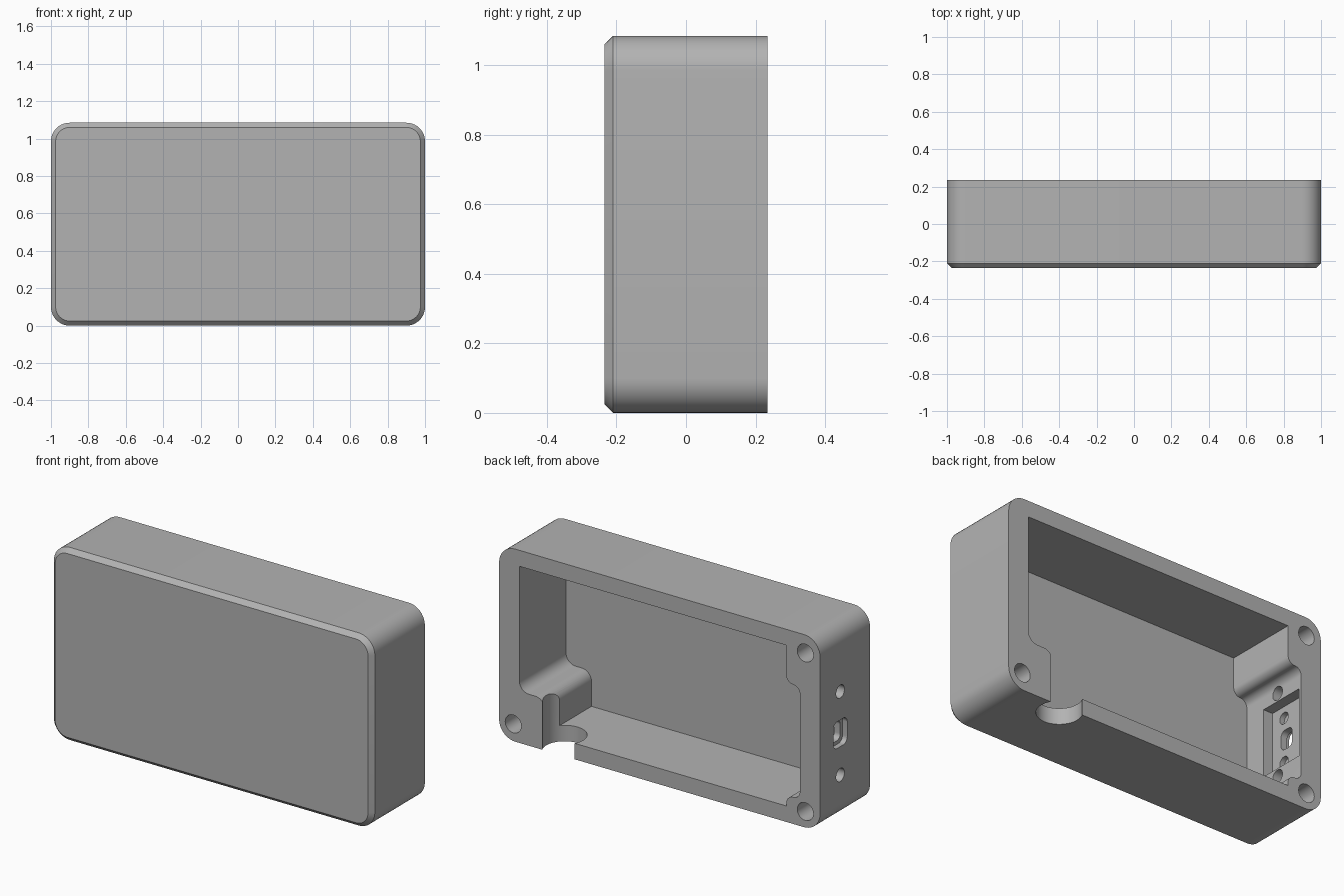
import bpy, bmesh, math
from mathutils import Vector

if "Cube" in bpy.data.objects:
    bpy.data.objects.remove(bpy.data.objects["Cube"], do_unlink=True)

H = 1.085      # height
D = 0.235      # half depth
CH = 0.025     # front chamfer

grey = bpy.data.materials.new("plain grey")
grey.use_nodes = True
color = (0.45, 0.45, 0.45, 1)
grey.diffuse_color = color
grey.node_tree.nodes["Principled BSDF"].inputs["Base Color"].default_value = color


def fillet(corners, steps=10):
    """Outline from (u, v, radius) corners, each rounded by an arc."""
    out = []
    n = len(corners)
    for i, (u, v, r) in enumerate(corners):
        p = Vector((u, v))
        if r == 0:
            out.append(p)
            continue
        a = (Vector(corners[i - 1][:2]) - p).normalized()
        b = (Vector(corners[(i + 1) % n][:2]) - p).normalized()
        half = a.angle(b) / 2
        centre = p + (a + b).normalized() * (r / math.sin(half))
        start = p + a * (r / math.tan(half)) - centre
        end = p + b * (r / math.tan(half)) - centre
        sweep = start.angle_signed(end)
        for k in range(steps + 1):
            t = -sweep * k / steps
            c, s = math.cos(t), math.sin(t)
            out.append(centre + Vector((start.x * c - start.y * s, start.x * s + start.y * c)))
    return out


def rounded_rect(u, v, w, h, r):
    return fillet([(u + sx * w / 2, v + sz * h / 2, r)
                   for sx, sz in ((1, 1), (-1, 1), (-1, -1), (1, -1))])


def circle(u, v, r, n=40):
    return [Vector((u + r * math.cos(math.tau * k / n), v + r * math.sin(math.tau * k / n)))
            for k in range(n)]


PLACE = {"X": lambda p, d: (d, p.x, p.y),
         "Y": lambda p, d: (p.x, d, p.y),
         "Z": lambda p, d: (p.x, p.y, d)}


def loft(name, axis, rings):
    """Solid through matching outlines, given as (outline, distance along axis)."""
    bm = bmesh.new()
    loops = [[bm.verts.new(PLACE[axis](p, d)) for p in pts] for pts, d in rings]
    n = len(loops[0])
    for lo, hi in zip(loops, loops[1:]):
        for i in range(n):
            j = (i + 1) % n
            bm.faces.new((lo[i], lo[j], hi[j], hi[i]))
    bm.faces.new(loops[0])
    bm.faces.new(loops[-1])
    bmesh.ops.recalc_face_normals(bm, faces=bm.faces)
    mesh = bpy.data.meshes.new(name)
    bm.to_mesh(mesh)
    bm.free()
    mesh.materials.append(grey)
    ob = bpy.data.objects.new(name, mesh)
    bpy.context.collection.objects.link(ob)
    return ob


# Outer body: rounded block with a chamfered front edge
outer = rounded_rect(0, H / 2, 2, H, 0.1)
inner = rounded_rect(0, H / 2, 2 - 2 * CH, H - 2 * CH, 0.1 - CH)
case = loft("enclosure_body", "Y", [(inner, -D), (outer, -D + CH), (outer, D)])


def cut(name, outline, axis, a, b):
    cutter = loft(name, axis, [(outline, a), (outline, b)])
    cutter.hide_render = True
    mod = case.modifiers.new(name, "BOOLEAN")
    mod.operation = "DIFFERENCE"
    mod.solver = "EXACT"
    mod.object = cutter
    bpy.context.view_layer.objects.active = case
    bpy.ops.object.modifier_apply(modifier=mod.name)
    bpy.data.objects.remove(cutter, do_unlink=True)


# Main cavity, leaving stepped screw bosses in three corners
W, B, S = 0.874, 0.79, 0.0415
cavity = fillet([(W, 0.995, 0), (-B, 0.995, 0), (-B, 0.785, S), (-W, 0.785, S),
                 (-W, 0.15, S), (-B, 0.15, S), (-B, 0.09, 0),
                 (0.715, 0.09, 0), (0.715, 0.29, 0.06), (W, 0.29, 0.06)])
cut("cavity", cavity, "Y", -0.18, 0.4)

# Cable notch through the bottom wall
cut("cable_notch", circle(0.63, 0.18, 0.115), "Z", -0.1, 0.4)

# Corner screw holes
for x, z in ((-0.908, 0.983), (-0.908, 0.09), (0.912, 0.097)):
    cut("corner_hole", circle(x, z, 0.05), "Y", -0.07, 0.4)

# Port in the side wall: inner pocket, outer recess, through opening
PY, PZ = 0.055, 0.487
cut("port_pocket", rounded_rect(0.084, PZ, 0.272, 0.38, 0.002), "X", -0.932, -0.8)
cut("port_recess", rounded_rect(PY, PZ, 0.125, 0.15, 0.035), "X", -1.1, -0.97)
cut("port_opening", rounded_rect(PY, PZ, 0.085, 0.11, 0.03), "X", -1.1, -0.9)

# Screw holes above and below the port, and blind peg holes in the pocket
for side in (-1, 1):
    cut("port_screw_hole", circle(PY, PZ + side * 0.235, 0.037, 28), "X", -1.1, -0.8)
    cut("peg_hole", circle(0.035, PZ + side * 0.125, 0.032, 28), "X", -0.96, -0.9)

# Smooth the rounded walls, keep edges sharp
bpy.ops.object.select_all(action="DESELECT")
case.select_set(True)
bpy.context.view_layer.objects.active = case
bpy.ops.object.shade_smooth_by_angle(angle=math.radians(30))
